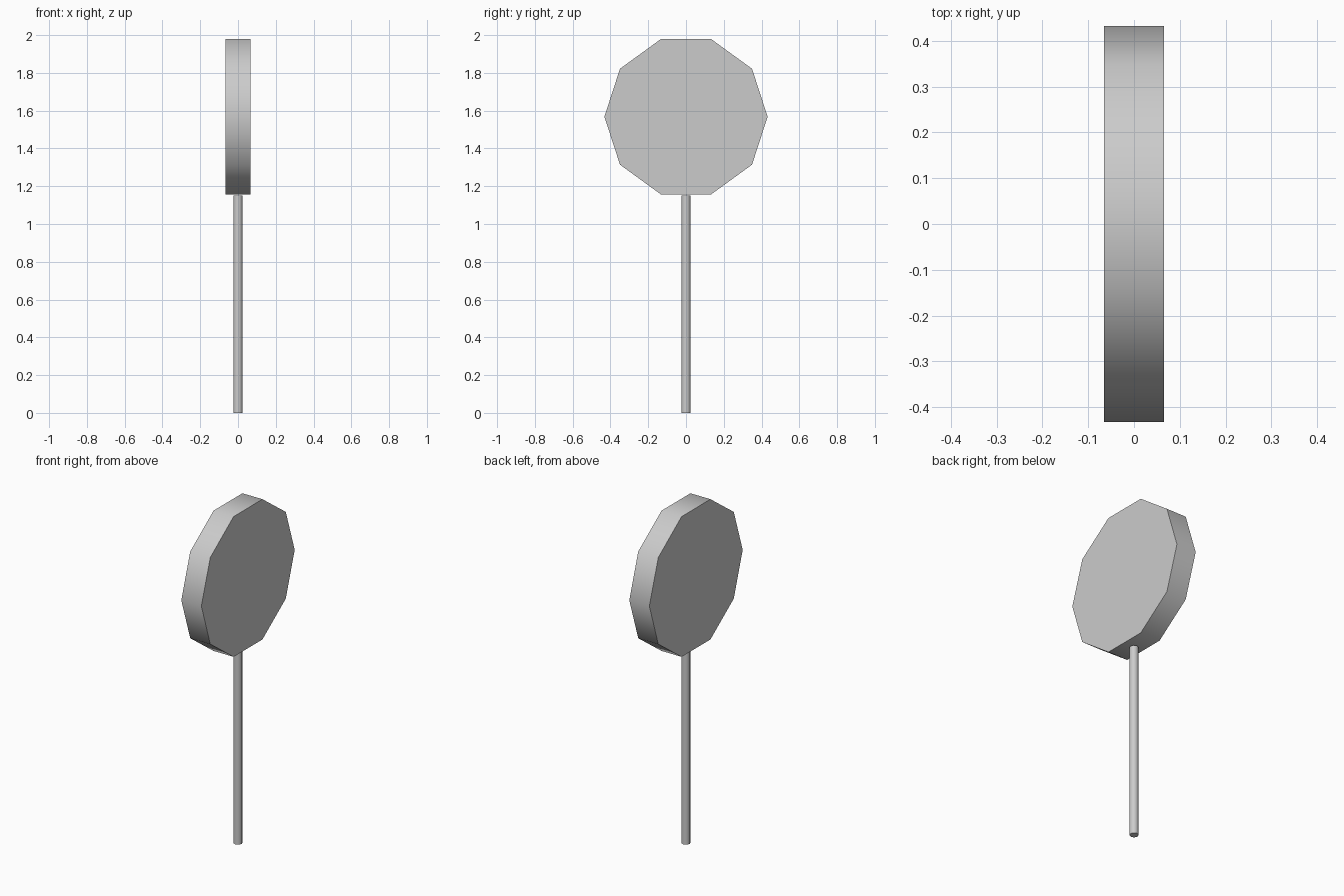
import bpy
from math import radians

if "Cube" in bpy.data.objects:
    bpy.data.objects.remove(bpy.data.objects["Cube"])


def cylinder(name, sides, radius, depth, location, rotation=(0, 0, 0)):
    bpy.ops.mesh.primitive_cylinder_add(
        vertices=sides, radius=radius, depth=depth,
        location=location, rotation=rotation)
    obj = bpy.context.object
    obj.name = name
    bpy.ops.object.transform_apply(location=False, rotation=True, scale=True)
    bpy.ops.object.shade_smooth_by_angle(angle=radians(50))
    return obj


# Ten-sided disc head, flat faces towards +x and -x, a corner at top and bottom
RADIUS = 0.432
cylinder("disc_head", 10, RADIUS, 0.13, (0, 0, 2 - RADIUS), (0, radians(90), 0))

# Thin pole, its top just tucked into the head
POLE_TOP = 1.15
cylinder("pole", 8, 0.025, POLE_TOP, (0, 0, POLE_TOP / 2))
